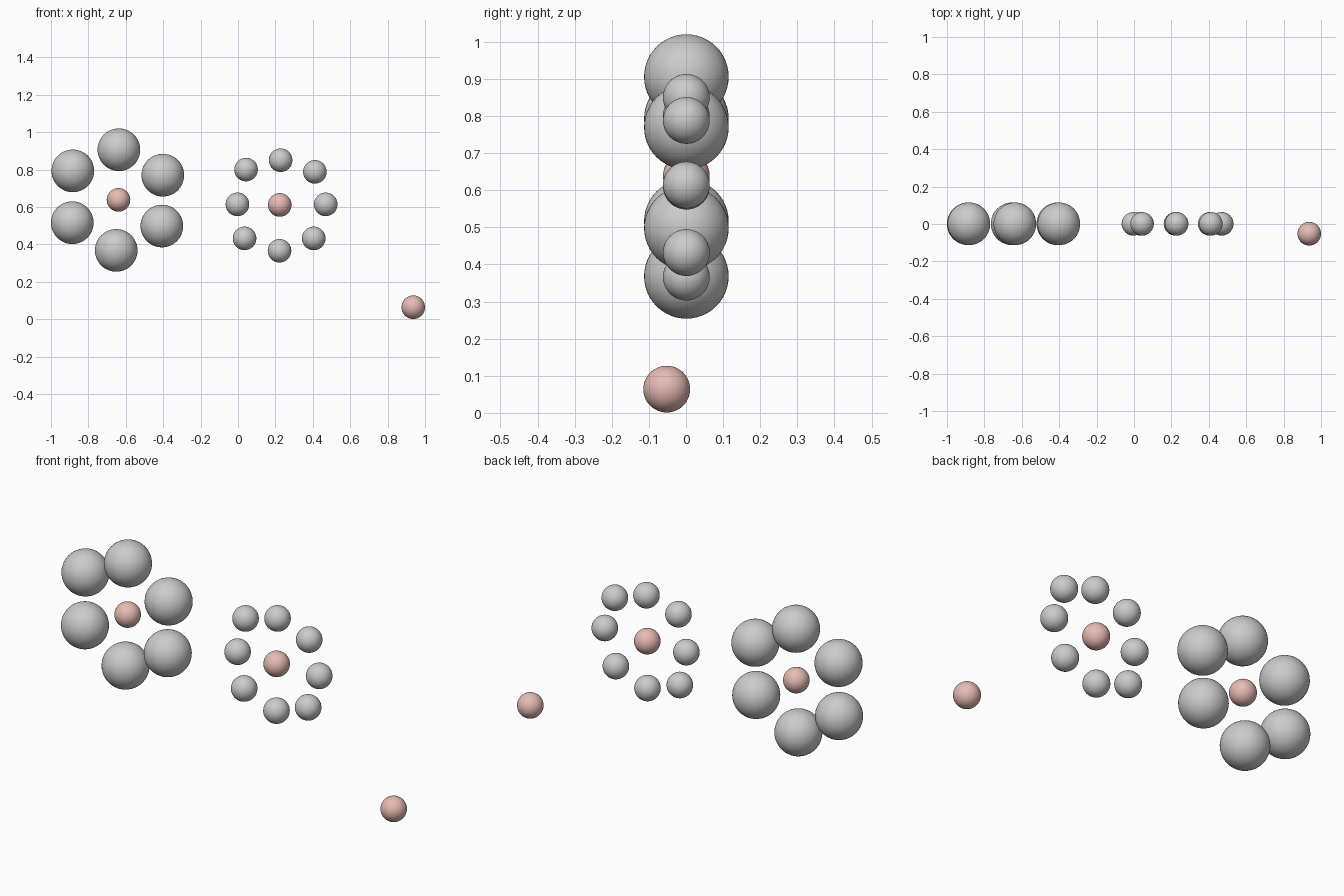
import bpy

if "Cube" in bpy.data.objects:
    bpy.data.objects.remove(bpy.data.objects["Cube"])

pink = bpy.data.materials.new("pink")
pink.diffuse_color = (0.8, 0.5, 0.46, 1)
pink.use_nodes = True
pink.node_tree.nodes["Principled BSDF"].inputs["Base Color"].default_value = pink.diffuse_color


def ball(name, x, z, radius, y=0.001, mat=None):
    bpy.ops.mesh.primitive_uv_sphere_add(segments=48, ring_count=24,
                                         radius=radius, location=(x, y, z))
    ob = bpy.context.object
    ob.name = name
    bpy.ops.object.shade_smooth()
    if mat:
        ob.data.materials.append(mat)


BIG, SMALL = 0.114, 0.063

# Hand-placed ring of six large spheres
for i, (x, z) in enumerate([(-0.637, 0.906), (-0.883, 0.793), (-0.886, 0.516),
                            (-0.651, 0.368), (-0.407, 0.498), (-0.402, 0.770)]):
    ball(f"large_ring_sphere_{i + 1}", x, z, BIG)

# Hand-placed ring of eight small spheres
for i, (x, z) in enumerate([(0.228, 0.850), (0.043, 0.800), (-0.003, 0.614),
                            (0.035, 0.432), (0.222, 0.366), (0.405, 0.432),
                            (0.469, 0.614), (0.411, 0.788)]):
    ball(f"small_ring_sphere_{i + 1}", x, z, SMALL)

# Identical pink spheres: two ring centres and one set apart
ball("large_ring_centre", -0.639, 0.638, SMALL, mat=pink)
ball("small_ring_centre", 0.223, 0.611, SMALL, mat=pink)
ball("separate_sphere", 0.937, 0.064, SMALL, y=-0.052, mat=pink)
